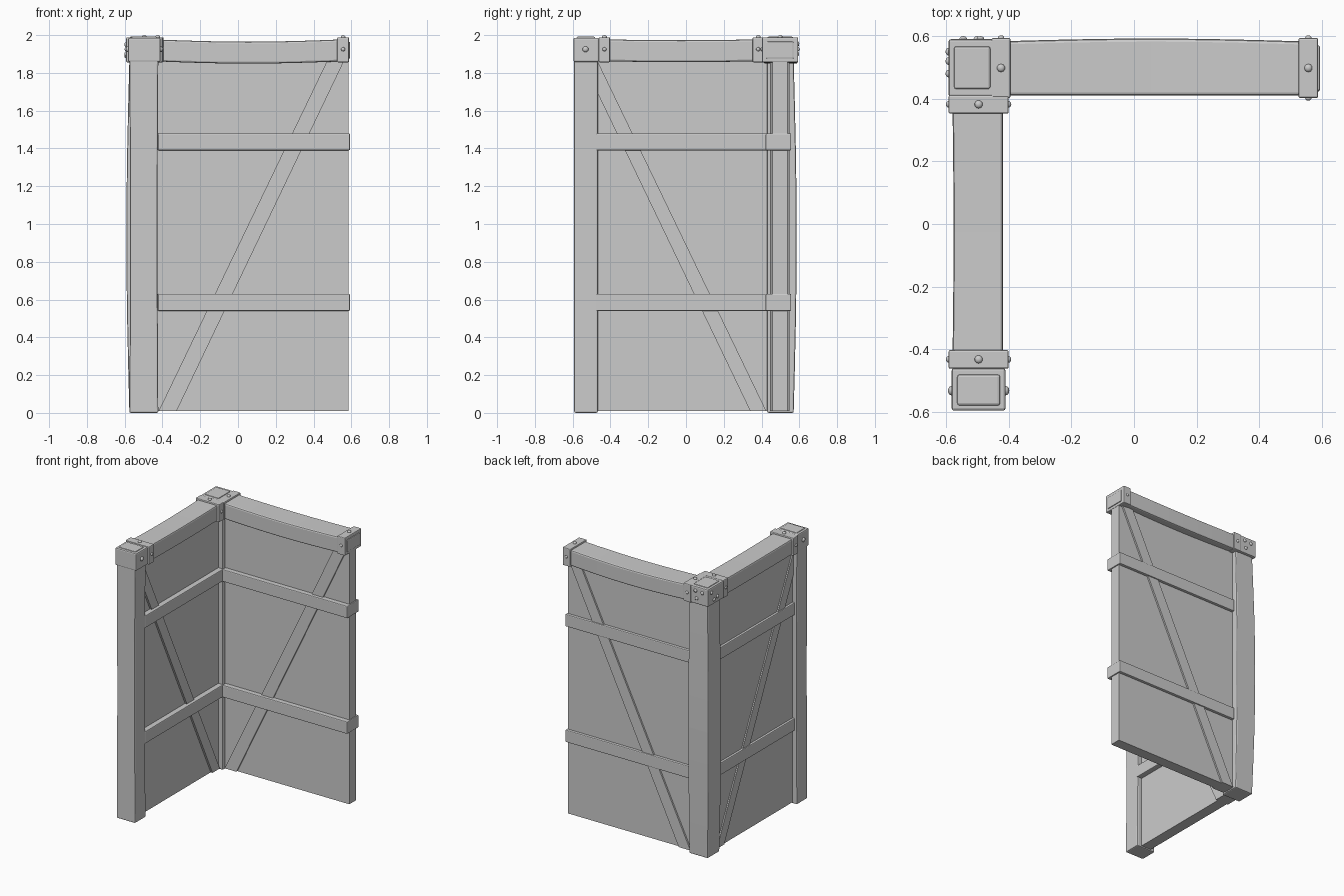
import bpy, bmesh, math
from mathutils import Vector

cube = bpy.data.objects.get("Cube")
if cube:
    bpy.data.objects.remove(cube, do_unlink=True)

grey = bpy.data.materials.new("plain grey")
grey.use_nodes = True
grey.diffuse_color = (0.6, 0.6, 0.6, 1)
bsdf = next(n for n in grey.node_tree.nodes if n.type == 'BSDF_PRINCIPLED')
bsdf.inputs["Base Color"].default_value = (0.6, 0.6, 0.6, 1)


def finish(name, bm, bevel=0.0):
    mesh = bpy.data.meshes.new(name)
    bmesh.ops.recalc_face_normals(bm, faces=bm.faces)
    bm.to_mesh(mesh)
    bm.free()
    mesh.materials.append(grey)
    ob = bpy.data.objects.new(name, mesh)
    bpy.context.collection.objects.link(ob)
    if bevel:
        mod = ob.modifiers.new("worn edges", 'BEVEL')
        mod.width = bevel
        mod.segments = 2
        mod.limit_method = 'ANGLE'
        mod.angle_limit = math.radians(40)
    return ob


def box(name, x, y, z, bevel=0.0, along=None, bow=None, cuts=8):
    """Box from ranges; bow(t, co) bends it along one axis, t from 0 to 1."""
    bm = bmesh.new()
    bmesh.ops.create_cube(bm, size=1)
    lo = Vector((x[0], y[0], z[0]))
    size = Vector((x[1], y[1], z[1])) - lo
    for v in bm.verts:
        v.co = Vector(lo[i] + (v.co[i] + 0.5) * size[i] for i in range(3))
    if bow:
        normal = Vector((0, 0, 0))
        normal[along] = 1
        for k in range(1, cuts):
            point = lo + size * (k / cuts)
            bmesh.ops.bisect_plane(bm, geom=bm.verts[:] + bm.edges[:] + bm.faces[:],
                                   plane_co=point, plane_no=normal)
        for v in bm.verts:
            v.co += bow((v.co[along] - lo[along]) / size[along], v.co)
    return finish(name, bm, bevel)


def rivet(name, place, direction, radius=0.013):
    bm = bmesh.new()
    bmesh.ops.create_uvsphere(bm, u_segments=10, v_segments=6, radius=radius)
    ob = finish(name, bm)
    ob.location = place
    ob.rotation_euler = Vector(direction).to_track_quat('Z', 'Y').to_euler()
    ob.scale.z = 0.75
    for p in ob.data.polygons:
        p.use_smooth = True


def brace(name, points, thick, axis):
    """Diagonal board: outline in (length, height), extruded across the wall."""
    bm = bmesh.new()
    rings = []
    for d in thick:
        rings.append([bm.verts.new((a, d, h) if axis == 0 else (d, a, h)) for a, h in points])
        bm.faces.new(rings[-1])
    n = len(points)
    for i in range(n):
        j = (i + 1) % n
        bm.faces.new((rings[0][i], rings[0][j], rings[1][j], rings[1][i]))
    finish(name, bm)


def arch(t):
    return math.sin(math.pi * t)


# Posts
box("corner_post", (-0.575, -0.425), (0.43, 0.57), (0, 1.87), 0.008, 2,
    lambda t, c: Vector((-0.016 * arch(t) if c.x < -0.5 else 0,
                         0.016 * arch(t) if c.y > 0.5 else 0, 0)))
box("front_post", (-0.575, -0.422), (-0.592, -0.467), (0, 1.87), 0.008, 2,
    lambda t, c: Vector((0.004 * arch(t) if c.x < -0.5 else -0.004 * arch(t), 0, 0)))

# Top beams
box("back_beam", (-0.46, 0.57), (0.41, 0.582), (1.862, 1.978), 0.01, 0,
    lambda t, c: Vector((0, 0.01 * arch(t) if c.y > 0.5 else 0, -0.013 * arch(t))))
box("side_beam", (-0.58, -0.418), (-0.47, 0.42), (1.862, 1.978), 0.01, 1,
    lambda t, c: Vector((0.004 * arch(t) if c.x < -0.5 else 0, 0, -0.005 * arch(t))))

# Wall panels
box("back_panel", (-0.46, 0.585), (0.457, 0.537), (0.01, 1.875))
box("side_panel", (-0.54, -0.46), (-0.48, 0.46), (0.01, 1.875))

# Horizontal rails
for label, z in (("lower", (0.54, 0.63)), ("upper", (1.39, 1.48))):
    box(label + "_back_rail", (-0.425, 0.593), (0.422, 0.557), z, 0.006)
    box(label + "_side_rail", (-0.557, -0.422), (-0.475, 0.435), z, 0.006)

# Diagonal braces
brace("back_brace", [(-0.42, 0.01), (-0.325, 0.01), (0.56, 1.86), (0.47, 1.86)], (0.445, 0.549), 0)
brace("side_brace", [(0.425, 0.01), (0.34, 0.01), (-0.467, 1.69), (-0.467, 1.86)], (-0.549, -0.445), 1)

# Metal caps with raised top plates
top = (1.858, 1.986)
box("corner_cap", (-0.592, -0.44), (0.405, 0.59), top, 0.008)
box("corner_cap_plate", (-0.575, -0.458), (0.43, 0.568), (1.97, 1.992), 0.008)
box("front_cap", (-0.582, -0.41), (-0.596, -0.46), top, 0.008)
box("front_cap_plate", (-0.565, -0.427), (-0.58, -0.48), (1.97, 1.992), 0.008)
box("end_cap_plate", (0.57, 0.594), (0.425, 0.57), (1.875, 1.965), 0.006)

# Metal bands around the beams
bands = (
    ("corner_back_band", (-0.455, -0.394), (0.402, 0.594), 0),
    ("end_band", (0.525, 0.588), (0.402, 0.594), 0),
    ("corner_side_band", (-0.592, -0.4), (0.352, 0.412), 1),
    ("front_side_band", (-0.592, -0.4), (-0.462, -0.402), 1),
)
for name, x, y, axis in bands:
    box(name, x, y, (1.856, 1.988), 0.006)
    mx, my, mz = sum(x) / 2, sum(y) / 2, 1.925
    rivet(name + "_top_rivet", (mx, my, 1.99), (0, 0, 1))
    for side in (0, 1):
        place = (mx, y[side], mz) if axis == 0 else (x[side], my, mz)
        rivet(name + "_side_rivet", place, (0, 1, 0) if axis == 0 else (1, 0, 0), 0.011)

# Bolts on the caps
for x, z in ((-0.545, 1.95), (-0.5, 1.9), (-0.49, 1.955)):
    rivet("corner_cap_back_bolt", (x, 0.59, z), (0, 1, 0))
for y, z in ((0.48, 1.9), (0.55, 1.95), (0.52, 1.89)):
    rivet("corner_cap_side_bolt", (-0.592, y, z), (1, 0, 0))
for x in (-0.582, -0.41):
    rivet("front_cap_bolt", (x, -0.532, 1.925), (1, 0, 0), 0.016)
